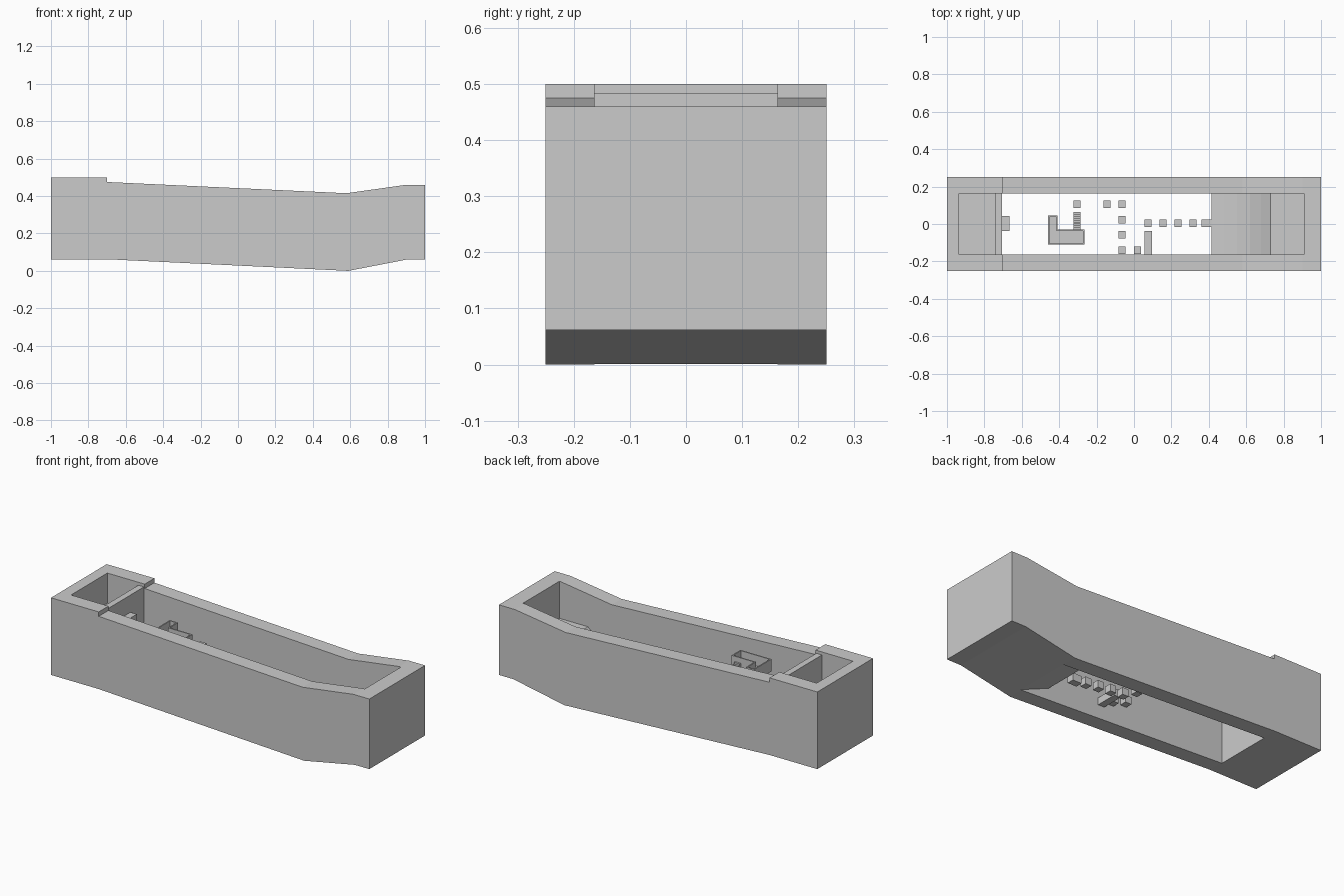
import bpy
import bmesh
from mathutils import Vector

if "Cube" in bpy.data.objects:
    bpy.data.objects.remove(bpy.data.objects["Cube"])


def extrude(name, outline, direction, lift):
    """Prism from a closed outline; lift maps 2D points to 3D."""
    bm = bmesh.new()
    face = bm.faces.new([bm.verts.new(lift(a, b)) for a, b in outline])
    res = bmesh.ops.extrude_face_region(bm, geom=[face])
    verts = [g for g in res["geom"] if isinstance(g, bmesh.types.BMVert)]
    bmesh.ops.translate(bm, verts=verts, vec=Vector(direction))
    bmesh.ops.recalc_face_normals(bm, faces=bm.faces)
    mesh = bpy.data.meshes.new(name)
    bm.to_mesh(mesh)
    bm.free()
    obj = bpy.data.objects.new(name, mesh)
    bpy.context.collection.objects.link(obj)
    return obj


def side_prism(name, profile, half):
    return extrude(name, profile, (0, 2 * half, 0), lambda x, z: (x, -half, z))


def plan_prism(name, outline, z0, z1):
    return extrude(name, outline, (0, 0, z1 - z0), lambda x, y: (x, y, z0))


def box(name, x0, x1, y0, y1, z0, z1):
    return plan_prism(name, [(x0, y0), (x1, y0), (x1, y1), (x0, y1)], z0, z1)


def cut(target, cutter):
    mod = target.modifiers.new("cut", 'BOOLEAN')
    mod.operation = 'DIFFERENCE'
    mod.solver = 'EXACT'
    mod.object = cutter
    bpy.context.view_layer.objects.active = target
    bpy.ops.object.modifier_apply(modifier=mod.name)
    bpy.data.objects.remove(cutter)


# Long bent outer shell
shell = side_prism("outer_shell", [
    (-1, .062), (-.7, .062), (.59, 0), (.91, .062), (1, .062),
    (1, .46), (.9, .46), (.58, .415), (-.7, .475), (-.7, .5), (-1, .5)], .25)

# Cavity: open shaft, curved exit ramp, partition and start room
cut(shell, side_prism("cavity_cutter", [
    (-.705, -.1), (.595, -.1), (.595, .001), (.415, .075), (.415, .085),
    (.48, .095), (.55, .12), (.62, .155), (.68, .2), (.73, .25),
    (.91, .25), (.91, .6), (-.935, .6), (-.935, .33), (-.74, .33),
    (-.74, .483), (-.705, .483)], .163))

# Small starting ledge on the partition
box("start_ledge", -.706, -.665, -.038, .042, .345, .385)

# L-shaped open tray
def ell(t):
    return [(-.46 + t, -.11 + t), (-.265 - t, -.11 + t), (-.265 - t, -.03 - t),
            (-.408 - t, -.03 - t), (-.408 - t, .045 - t), (-.46 + t, .045 - t)]


tray = plan_prism("corner_tray", ell(0), .335, .405)
cut(tray, plan_prism("tray_cutter", ell(.007), .345, .5))

# Short flight of steps descending from the tray
for i in range(9):
    y = -.03 + i * .0105
    top = .375 - i * .009
    box(f"step_{i + 1}", -.323, -.287, y, y + .0105, top - .02, top)

# Floating stepping blocks, high to low: x, y, top
stones = [(-.305, .105, .29), (-.145, .105, .265), (-.065, .105, .248),
          (-.065, .023, .23), (-.065, -.057, .212), (-.065, -.14, .19),
          (.018, -.14, .165), (.075, .005, .118), (.155, .005, .108),
          (.235, .005, .1), (.315, .005, .09)]
for i, (x, y, top) in enumerate(stones):
    box(f"stepping_block_{i + 1}", x - .019, x + .019, y - .02, y + .02, top - .04, top)

# Last block meets the ramp tip, and a plank joins the side wall
box("ramp_block", .36, .416, -.015, .025, .04, .082)
box("plank", .056, .095, -.163, -.038, .1, .14)
